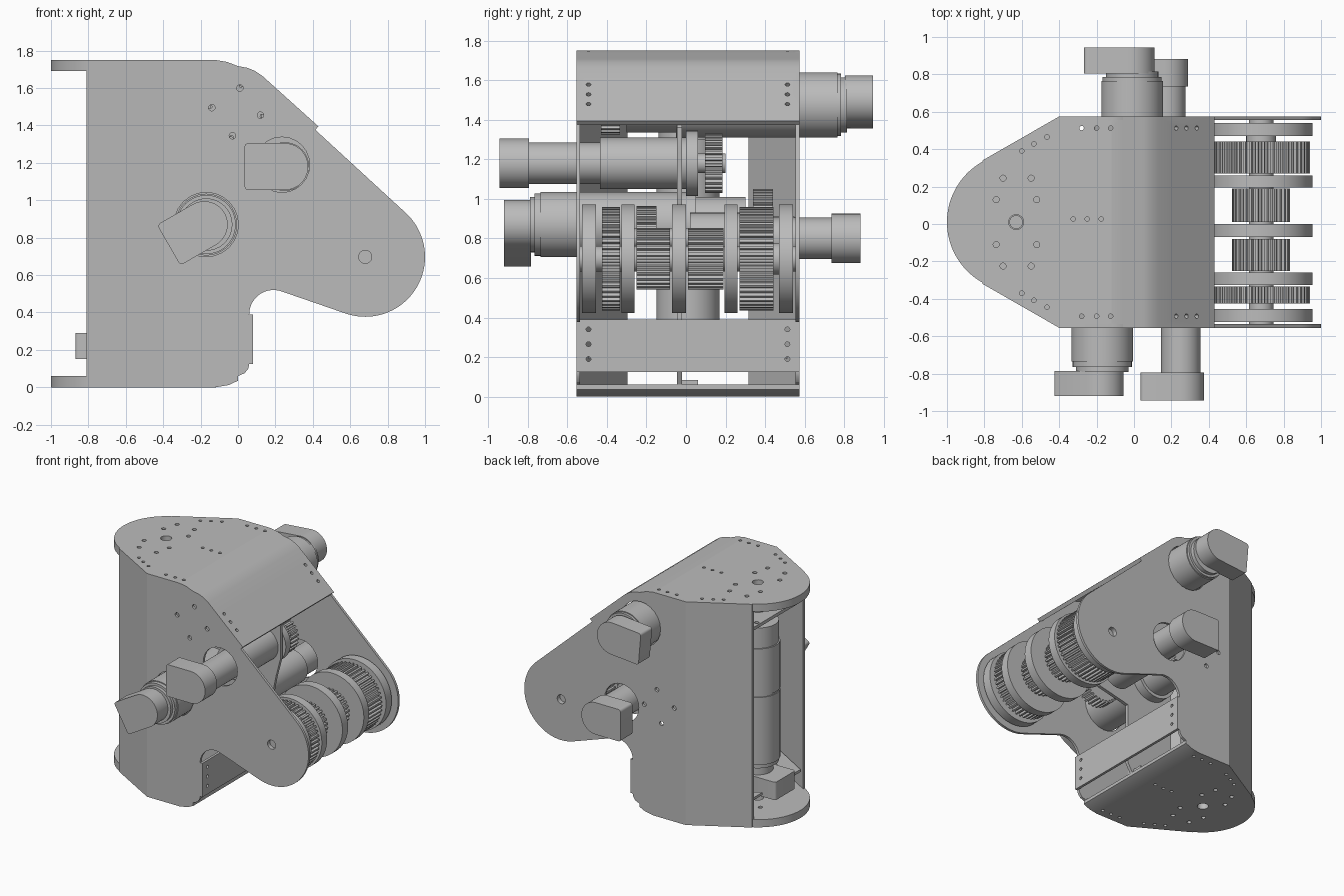
import bpy, bmesh
from math import sin, cos, pi, radians
from mathutils import Matrix, Vector

old = bpy.data.objects.get("Cube")
if old:
    bpy.data.objects.remove(old)

grey = bpy.data.materials.new("machined grey")
grey.use_nodes = True
COL = (0.5, 0.5, 0.5, 1)
grey.diffuse_color = COL
grey.node_tree.nodes["Principled BSDF"].inputs["Base Color"].default_value = COL

MID = 0.01            # chassis centre line in y
OUT, IN = 0.565, 0.545  # wall faces measured from the centre line


def finish(name, bm):
    bmesh.ops.recalc_face_normals(bm, faces=bm.faces)
    me = bpy.data.meshes.new(name)
    bm.to_mesh(me)
    bm.free()
    me.materials.append(grey)
    ob = bpy.data.objects.new(name, me)
    bpy.context.collection.objects.link(ob)
    smooth(ob)
    return ob


def smooth(ob):
    ob.data.polygons.foreach_set("use_smooth", [True] * len(ob.data.polygons))
    ob.data.set_sharp_from_angle(angle=radians(28))


def place(axis, u, v, t):
    return {"z": (u, v, t), "y": (u, t, v), "x": (t, u, v)}[axis]


def prism(name, pts, axis, a, b):
    """Extrude a flat outline along an axis from a to b."""
    bm = bmesh.new()
    lo = [bm.verts.new(place(axis, u, v, a)) for u, v in pts]
    hi = [bm.verts.new(place(axis, u, v, b)) for u, v in pts]
    bm.faces.new(lo)
    bm.faces.new(hi)
    for i in range(len(pts)):
        j = (i + 1) % len(pts)
        bm.faces.new((lo[i], lo[j], hi[j], hi[i]))
    return finish(name, bm)


def arc(cu, cv, r, a0, a1, n=24):
    return [(cu + r * cos(radians(a0 + (a1 - a0) * i / n)),
             cv + r * sin(radians(a0 + (a1 - a0) * i / n))) for i in range(n + 1)]


def ring(cu, cv, r, n=48):
    return arc(cu, cv, r, 0, 360, n)[:-1]


def box(name, x0, x1, y0, y1, z0, z1):
    return prism(name, [(x0, y0), (x1, y0), (x1, y1), (x0, y1)], "z", z0, z1)


def drill(ob, holes):
    """Cut round holes; each hole is (centre, direction, radius, depth)."""
    bm = bmesh.new()
    for c, d, r, depth in holes:
        m = Matrix.Translation(c) @ Vector(d).to_track_quat("Z", "Y").to_matrix().to_4x4()
        bmesh.ops.create_cone(bm, cap_ends=True, segments=24, radius1=r, radius2=r,
                              depth=depth, matrix=m)
    cutter = finish("hole_cutter", bm)
    cutter.hide_render = True
    mod = ob.modifiers.new("holes", "BOOLEAN")
    mod.object, mod.operation, mod.solver = cutter, "DIFFERENCE", "EXACT"
    deps = bpy.context.evaluated_depsgraph_get()
    me = bpy.data.meshes.new_from_object(ob.evaluated_get(deps))
    ob.modifiers.clear()
    ob.data = me
    bpy.data.objects.remove(cutter)
    smooth(ob)


def gear(name, x, z, r, teeth, y0, y1):
    pts = []
    for i in range(teeth):
        for f, k in ((0, -0.018), (0.4, -0.018), (0.5, 0), (0.9, 0)):
            a = 2 * pi * (i + f) / teeth
            pts.append((x + (r + k) * cos(a), z + (r + k) * sin(a)))
    return prism(name, pts, "y", y0, y1)


# Side walls: flat plate plus the panel folded in towards the rear opening
AX, AZ = 0.68, 0.697
wall = ([(-0.4, 0), (-0.12, 0), (-0.05, 0.012), (0, 0.035), (0, 0.06), (0.035, 0.075),
         (0.055, 0.1), (0.06, 0.125)] + arc(0.19, 0.39, 0.13, 180, 71, 16)
        + arc(AX, AZ, 0.32, -109, 48, 40)
        + [(0.415, 1.375), (0.1, 1.68), (0, 1.70), (-0.06, 1.74), (-0.12, 1.75), (-0.4, 1.75)])
BOLTS = [(-0.13, 0.02), (0.02, 0.125), (0.13, -0.02), (-0.02, -0.13)]
big_f, big_b = (-0.17, 0.87), (-0.01, 1.475)      # large motor axes, front and back
small_f, small_b = (0.25, 1.18), (0.17, 0.80)     # small motor axes
for side, s, big, small, far in (("front", -1, big_f, small_f, big_b),
                                 ("back", 1, big_b, small_b, big_f)):
    w = prism(side + "_wall", wall, "y", MID + s * IN, MID + s * OUT)
    y = MID + s * 0.555
    holes = [((AX, y, AZ), (0, 1, 0), 0.035, 0.1),
             ((big[0], y, big[1]), (0, 1, 0), 0.172, 0.1),
             ((small[0] - 0.015, y, small[1] + 0.01), (0, 1, 0), 0.148, 0.1)]
    holes += [((far[0] + u, y, far[1] + v), (0, 1, 0), 0.017, 0.1) for u, v in BOLTS]
    drill(w, holes)
    prism(side + "_folded_wall", [(-0.4, MID + s * OUT), (-0.81, MID + s * 0.33),
          (-0.81, MID + s * 0.305), (-0.4, MID + s * IN)], "z", 0, 1.75)

# Top and bottom end plates with the rounded nose
nose = [(-0.4, MID - OUT), (-0.4, MID + OUT)] + arc(-0.63, MID, 0.37, 117, 243, 40)
rows = [(-0.465, 0.455), (-0.535, 0.418), (-0.6, 0.38)]
inner = [(-0.7, 0.235), (-0.55, 0.235), (-0.737, 0.12), (-0.52, 0.12)]
for name, z in (("top", 1.69), ("bottom", 0)):
    p = prism(name + "_plate", nose, "z", z, z + 0.06)
    zc = z + 0.03
    holes = [((-0.63, MID, zc), (0, 0, 1), 0.04, 0.2)]
    for s in (-1, 1):
        holes += [((x, MID + s * v, zc), (0, 0, 1), 0.012, 0.2) for x, v in rows]
        holes += [((x, MID + s * v, zc), (0, 0, 1), 0.016, 0.2) for x, v in inner]
    drill(p, holes)

# Folded top cover, bottom lip and lower front panel
cover = prism("top_cover", [(-0.4, 1.75), (-0.12, 1.75), (-0.06, 1.74), (0, 1.717),
              (0.05, 1.708), (0.09, 1.692), (0.13, 1.665), (0.43, 1.395), (0.41, 1.373),
              (0.1, 1.65), (0, 1.69), (-0.4, 1.69)], "y", MID - OUT, MID + OUT)
lip = prism("bottom_lip", [(-0.4, 0), (-0.12, 0), (-0.05, 0.012), (0, 0.035), (0, 0.06),
            (-0.4, 0.06)], "y", MID - OUT, MID + OUT)
panel = box("lower_panel", 0.06, 0.08, MID - OUT, MID + OUT, 0.125, 0.39)
edge = [MID - 0.503, MID + 0.503]
flat = [((x, y, 1.72), (0, 0, 1), 0.012, 0.2) for x in (-0.28, -0.2, -0.125) for y in edge]
flat += [((x, 0.027, 1.72), (0, 0, 1), 0.012, 0.2) for x in (-0.325, -0.25, -0.175)]
slope = [((x, y, 1.77 - 0.9 * x), (0.67, 0, 0.74), 0.012, 0.16)
         for x in (0.22, 0.275, 0.33) for y in edge]
drill(cover, flat + slope)
drill(lip, [((c[0], c[1], 0.03), d, r, l) for c, d, r, l in flat])
drill(panel, [((0.07, y, z), (1, 0, 0), 0.012, 0.1) for y in edge for z in (0.19, 0.265, 0.34)])

# Roller stack on the arm: flanges, toothed pulleys and shaft
for i, (y0, y1) in enumerate(((-0.525, -0.455), (-0.325, -0.26), (-0.07, 0),
                              (0.195, 0.26), (0.47, 0.54))):
    prism(f"roller_flange_{i + 1}", ring(AX, AZ, 0.275, 64), "y", y0, y1)
for i, (y0, y1, r, n) in enumerate(((-0.425, -0.335, 0.262, 48), (-0.25, -0.08, 0.155, 28),
                                    (0.01, 0.19, 0.155, 28), (0.27, 0.442, 0.262, 48))):
    gear(f"roller_pulley_{i + 1}", AX, AZ, r, n, y0, y1)
axle = prism("roller_shaft", ring(AX, AZ, 0.065), "y", -0.545, 0.555)
drill(axle, [((AX, 0, AZ), (0, 1, 0), 0.035, 2)])
prism("roller_hub", ring(AX, AZ, 0.08), "y", 0.44, 0.475)


def end_cap(name, c, r, length, tilt, axis, a, b):
    """Motor end housing: round on one side, square with soft corners on the other."""
    k = 0.02
    pts = (arc(0, 0, r, -90, 90, 24) + arc(k - length, r - k, k, 90, 180, 4)
           + arc(k - length, k - r, k, 180, 270, 4))
    ct, st = cos(radians(tilt)), sin(radians(tilt))
    prism(name, [(c[0] + u * ct - v * st, c[1] + u * st + v * ct) for u, v in pts], axis, a, b)


def motor(name, c, steps, axis="y"):
    for i, (r, a, b) in enumerate(steps):
        prism(f"{name}_body_{i + 1}", ring(c[0], c[1], r), axis, a, b)


# Large cross motors
motor("front_large_motor", big_f, [(0.165, -0.735, 0.05), (0.158, -0.765, -0.73),
      (0.14, -0.79, -0.76), (0.14, 0.05, 0.3), (0.04, 0.3, 0.55)])
end_cap("front_large_motor_cap", (-0.18, 0.87), 0.125, 0.22, 30, "y", -0.92, -0.785)
gear("front_large_motor_pulley", *big_f, 0.18, 32, 0.34, 0.44)
motor("back_large_motor", big_b, [(0.165, -0.05, 0.765), (0.158, 0.76, 0.785),
      (0.14, 0.78, 0.815), (0.14, -0.3, -0.05), (0.04, -0.55, -0.3)])
end_cap("back_large_motor_cap", (-0.015, 1.5), 0.125, 0.245, 5, "y", 0.805, 0.945)
gear("back_large_motor_pulley", *big_b, 0.15, 28, -0.43, -0.335)

# Small motors
motor("front_small_motor", small_f, [(0.105, -0.8, -0.435), (0.13, -0.435, 0),
      (0.165, 0, 0.06), (0.05, 0.06, 0.2)])
end_cap("front_small_motor_cap", small_f, 0.125, 0.215, 0, "y", -0.943, -0.795)
gear("front_small_motor_pulley", *small_f, 0.15, 28, 0.095, 0.185)
motor("back_small_motor", small_b, [(0.105, 0.435, 0.74), (0.13, 0.02, 0.435),
      (0.05, -0.27, 0.02)])
end_cap("back_small_motor_cap", (0.165, 0.8), 0.125, 0.215, 0, "y", 0.735, 0.882)
gear("back_small_motor_pulley", *small_b, 0.165, 30, -0.25, -0.15)

# Upright motor behind the rear opening, with its shelf and lower brackets
motor("upright_motor", (-0.63, MID), [(0.11, 0.28, 0.37), (0.15, 0.36, 0.40), (0.16, 0.39, 0.92),
      (0.153, 0.92, 0.935), (0.16, 0.935, 1.3), (0.15, 1.3, 1.46), (0.07, 1.46, 1.55),
      (0.036, 1.5, 1.7)], "z")
end_cap("upright_motor_cap", (-0.63, MID), 0.125, 0.24, 0, "z", 0.15, 0.29)
shelf = [(-0.79, MID - 0.3), (-0.4, MID - 0.53), (-0.4, MID + 0.53), (-0.79, MID + 0.3)]
drill(prism("motor_shelf", shelf, "z", 1.52, 1.545),
      [((-0.63 + 0.13 * u, MID + 0.2 * v, 1.53), (0, 0, 1), 0.016, 0.1)
       for u in (-1, 1) for v in (-1, 1)])
for name, s in (("front", -1), ("back", 1)):
    prism(name + "_lower_bracket", [(-0.79, MID + s * 0.3), (-0.45, MID + s * 0.5),
          (-0.45, MID + s * 0.36), (-0.79, MID + s * 0.17)], "z", 0.19, 0.21)

# Central bulkhead carrying the motors
prism("bulkhead", [(-0.36, 0.06), (0, 0.06), (0.04, 0.13), (0.04, 0.6), (0.3, 0.66), (0.36, 0.95),
      (0.4, 1.1), (0.4, 1.36), (0.1, 1.64), (-0.36, 1.69)], "y", -0.045, -0.02)
for name, z in (("top", 1.67), ("bottom", 0.06)):
    box("bulkhead_" + name + "_flange", -0.36, -0.01, -0.03, 0.06, z, z + 0.025)
